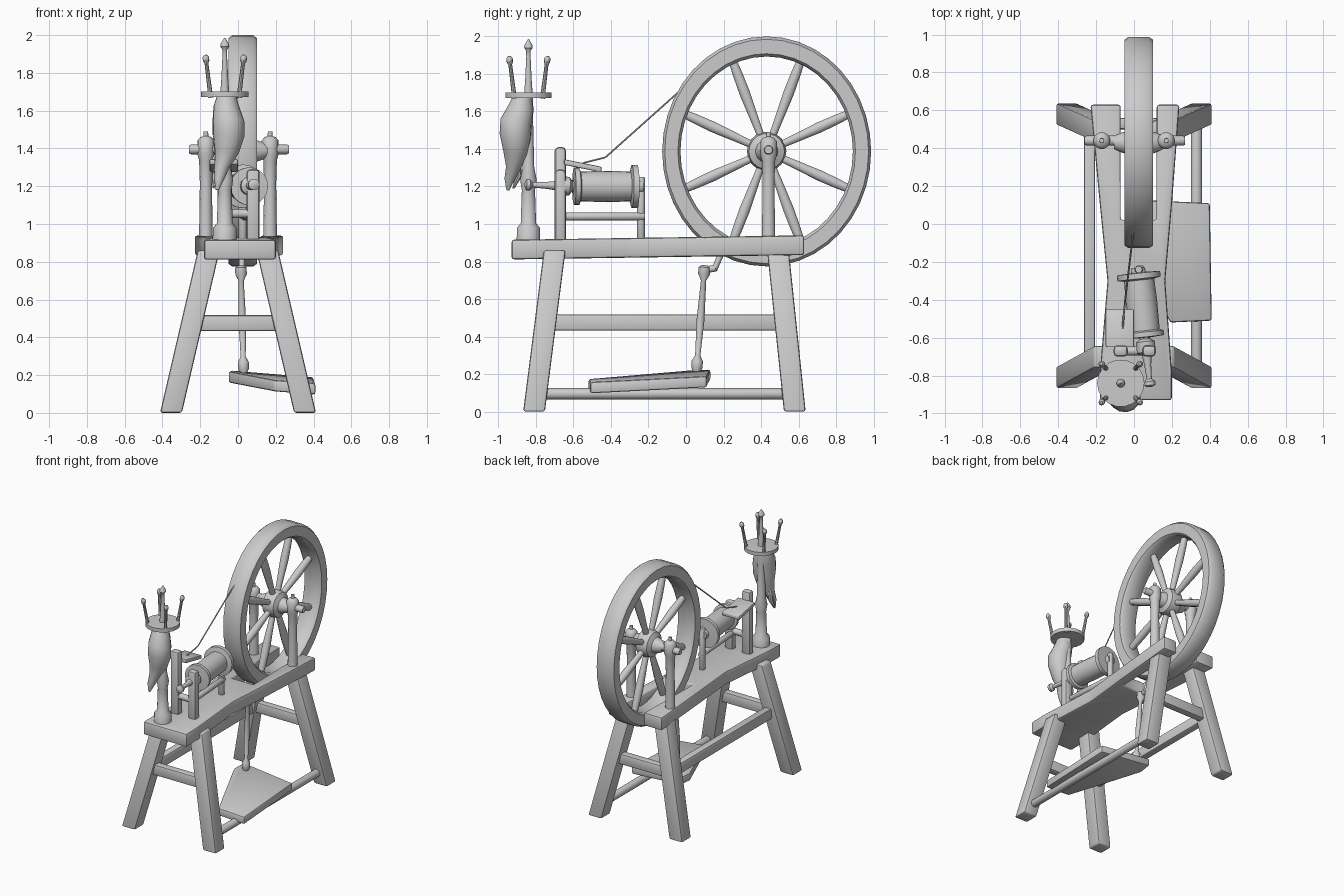
import bpy, bmesh, math
from mathutils import Vector

if "Cube" in bpy.data.objects:
    bpy.data.objects.remove(bpy.data.objects["Cube"])

GREY = (0.6, 0.6, 0.6, 1)
wood = bpy.data.materials.new("grey_wood")
wood.use_nodes = True
wood.diffuse_color = GREY
wood.node_tree.nodes["Principled BSDF"].inputs["Base Color"].default_value = GREY
parts = []


def finish(name, bm):
    bmesh.ops.recalc_face_normals(bm, faces=bm.faces)
    mesh = bpy.data.meshes.new(name)
    bm.to_mesh(mesh)
    bm.free()
    mesh.materials.append(wood)
    obj = bpy.data.objects.new(name, mesh)
    bpy.context.collection.objects.link(obj)
    parts.append(obj)
    return obj


def prism(name, outline, rise, bevel=0.015):
    """Extrude a 3D outline along a vector and soften its edges."""
    bm = bmesh.new()
    base = bm.faces.new([bm.verts.new(p) for p in outline])
    ext = bmesh.ops.extrude_face_region(bm, geom=[base], use_keep_orig=True)
    top = [g for g in ext["geom"] if isinstance(g, bmesh.types.BMVert)]
    bmesh.ops.translate(bm, vec=rise, verts=top)
    bmesh.ops.bevel(bm, geom=bm.edges[:], offset=bevel, segments=2,
                    profile=0.5, affect="EDGES")
    return finish(name, bm)


def block(name, centre, size, bevel=0.012):
    x, y, z = centre
    a, b, c = (s / 2 for s in size)
    corners = [(x - a, y - b), (x + a, y - b), (x + a, y + b), (x - a, y + b)]
    return prism(name, [(u, v, z - c) for u, v in corners], (0, 0, 2 * c), bevel)


def tube(name, points, radii, sides=14):
    """Loft round sections along a path, square to its overall direction."""
    points = [Vector(p) for p in points]
    turn = (points[-1] - points[0]).to_track_quat("Z", "Y")
    bm = bmesh.new()
    rings = []
    for p, r in zip(points, radii):
        rings.append([bm.verts.new(p + turn @ Vector((
            r * math.cos(math.tau * i / sides), r * math.sin(math.tau * i / sides), 0)))
            for i in range(sides)])
    for low, high in zip(rings, rings[1:]):
        for i in range(sides):
            j = (i + 1) % sides
            bm.faces.new((low[i], low[j], high[j], high[i]))
    bm.faces.new(rings[0])
    bm.faces.new(rings[-1])
    return finish(name, bm)


def turned(name, start, end, profile, sides=14):
    """Turned part: profile lists (fraction along the axis, radius)."""
    start, end = Vector(start), Vector(end)
    return tube(name, [start.lerp(end, t) for t, r in profile], [r for t, r in profile], sides)


def rod(name, start, end, r, sides=12):
    return turned(name, start, end, [(0, r * .8), (.02, r), (.98, r), (1, r * .8)], sides)


# Bench, forked at the back around the wheel
bench = [(-.18, -.93), (.20, -.93), (.20, -.78), (.165, -.3), (.20, .1), (.24, .63),
         (.12, .63), (.12, .02), (-.07, .02), (-.07, .63), (-.23, .63), (-.18, .1),
         (-.14, -.3), (-.18, -.78)]
prism("bench", [(x, y, .825 + .015 * y) for x, y in bench], (0, 0, .105), .014)

# Splayed legs
for side, s in (("right", -1), ("left", 1)):
    for end, y0, y1 in (("front", -.81, -.70), ("back", .58, .49)):
        foot = [(s * .355 + dx * .058, y0 + dy * .058, 0)
                for dx, dy in ((-1, -1), (1, -1), (1, 1), (-1, 1))]
        prism(f"{end}_{side}_leg", foot, (-s * .20, y1 - y0, .86), .013)

# Stretchers between the legs
block("side_stretcher", (-.235, -.12, .475), (.06, 1.26, .085))
for end, y in (("front", -.755), ("back", .53)):
    block(f"{end}_stretcher", (0, y, .475), (.48, .06, .085))
rod("treadle_bar", (.33, -.80, .095), (.33, .57, .095), .03)

# Treadle board and connecting rod
board = [(-.05, .02), (-.04, .13), (.40, .11), (.41, -.51), (.19, -.52)]
prism("treadle", [(x, y, .155 - .08 * x + .05 * y) for x, y in board], (0, 0, .06), .012)
turned("connecting_rod", (.03, .055, .2), (.015, .10, .78),
       [(0, .015), (.06, .03), (.12, .03), (.17, .014), (.5, .021), (.86, .014),
        (.92, .032), (.98, .032), (1, .015)], 10)
rod("crank_lower", (.015, .10, .755), (.02, .16, .765), .018)
rod("crank_upper", (.02, .15, .755), (.02, .20, .87), .016)

# Wheel rim, slightly oval
HUB = Vector((.025, .43, 1.387))
RY, RZ = .557, .613
section = [(-.075, .975), (-.055, 1), (.055, 1), (.075, .975),
           (.075, .85), (.055, .825), (-.055, .825), (-.075, .85)]
bm = bmesh.new()
N = 40
rings = []
for k in range(N):
    a = math.tau * k / N
    rings.append([bm.verts.new(HUB + Vector((x, RY * r * math.cos(a), RZ * r * math.sin(a))))
                  for x, r in section])
for k in range(N):
    a, b = rings[k], rings[(k + 1) % N]
    for i in range(len(section)):
        j = (i + 1) % len(section)
        bm.faces.new((a[i], a[j], b[j], b[i]))
finish("wheel_rim", bm)

# Spokes, hub and axle
for k in range(8):
    a = math.tau * (k + .5) / 8
    out = Vector((0, RY * math.cos(a), RZ * math.sin(a)))
    turned(f"spoke_{k + 1}", HUB + out * .08, HUB + out * .86,
           [(0, .02), (.2, .022), (.6, .03), (.85, .027), (1, .022)], 10)
turned("hub", HUB - Vector((.13, 0, 0)), HUB + Vector((.13, 0, 0)),
       [(0, .035), (.12, .05), (.25, .06), (.32, .095), (.5, .105), (.68, .095),
        (.75, .06), (.88, .05), (1, .035)], 18)
rod("axle", (-.26, .44, 1.395), (.27, .44, 1.395), .026)

# Wheel posts with rounded heads
for side, x in (("right", -.17), ("left", .17)):
    turned(f"{side}_wheel_post", (x, .44, .88), (x, .44, 1.49),
           [(0, .042), (.1, .036), (.55, .032), (.75, .036), (.8, .045), (.92, .045),
            (.95, .03), (.96, .013), (1, .012)])

# Flyer posts, crosspieces and guide plate
block("tall_flyer_post", (-.07, -.67, 1.15), (.075, .06, .52), .02)
block("short_flyer_post", (.08, -.67, 1.09), (.07, .06, .40), .02)
rod("flyer_crossbar", (-.07, -.67, 1.055), (.08, -.67, 1.055), .024)
rod("flyer_rail", (.06, -.67, 1.04), (.03, -.22, 1.04), .022)
rod("flyer_back_post", (.025, -.24, .9), (.025, -.24, 1.25), .022)
prism("guide_plate", [(-.15, -.65, 1.315), (0, -.65, 1.315), (0, -.45, 1.275),
                      (-.15, -.45, 1.275)], (0, 0, .03), .007)

# Bobbin and spindle
turned("bobbin", (.06, -.60, 1.2), (.02, -.23, 1.2),
       [(0, .04), (.01, .1), (.08, .1), (.1, .08), (.5, .083), (.82, .08),
        (.84, .115), (.92, .115), (.93, .04), (1, .035)], 20)
turned("spindle", (.085, -.86, 1.21), (.055, -.58, 1.2),
       [(0, .012), (.03, .03), (.1, .03), (.15, .014), (.4, .018), (.6, .025),
        (.65, .05), (.85, .05), (.9, .03), (1, .03)], 12)

# Drive cord
rod("cord_long", (.0, -.01, 1.73), (-.05, -.43, 1.355), .005, 6)
rod("cord_short", (-.05, -.43, 1.355), (-.06, -.55, 1.325), .005, 6)

# Distaff column with a peg on top
DX, DY = -.07, -.84
turned("distaff_column", (DX, DY, .9), (DX, DY, 1.70),
       [(0, .065), (.1, .062), (.13, .042), (.35, .036), (.42, .045), (.5, .032),
        (.8, .026), (1, .026)])
turned("distaff_peg", (DX, DY, 1.68), (DX, DY, 1.985),
       [(0, .025), (.3, .018), (.7, .012), (.8, .013), (.85, .024), (.9, .022), (1, .003)], 10)
rod("distaff_crown", (DX, DY, 1.672), (DX, DY, 1.702), .125, 18)

# Crown prongs, leaning outward
for k in range(4):
    a = math.tau * (k + .5) / 4
    d = Vector((math.cos(a), math.sin(a), 0))
    base = Vector((DX, DY, 1.67)) + d * .105
    turned(f"prong_{k + 1}", base, base + d * .04 + Vector((0, 0, .225)),
           [(0, .016), (.15, .012), (.8, .010), (.86, .017), (.95, .017), (1, .008)], 8)

# Fibre bundle hanging from the crown
tube("fibre_bundle",
     [(-.06, -.87, 1.68), (-.06, -.88, 1.62), (-.05, -.905, 1.55), (-.05, -.91, 1.47),
      (-.06, -.91, 1.38), (-.085, -.92, 1.30), (-.10, -.94, 1.24), (-.11, -.95, 1.18)],
     [.05, .07, .085, .085, .065, .04, .028, .008], 14)
tube("fibre_strand", [(-.10, -.9, 1.34), (-.12, -.89, 1.26), (-.13, -.92, 1.19)],
     [.02, .018, .006], 8)

# Smooth shading with kept edges
bpy.ops.object.select_all(action="DESELECT")
for obj in parts:
    obj.select_set(True)
bpy.context.view_layer.objects.active = parts[0]
bpy.ops.object.shade_smooth_by_angle(angle=math.radians(40))
